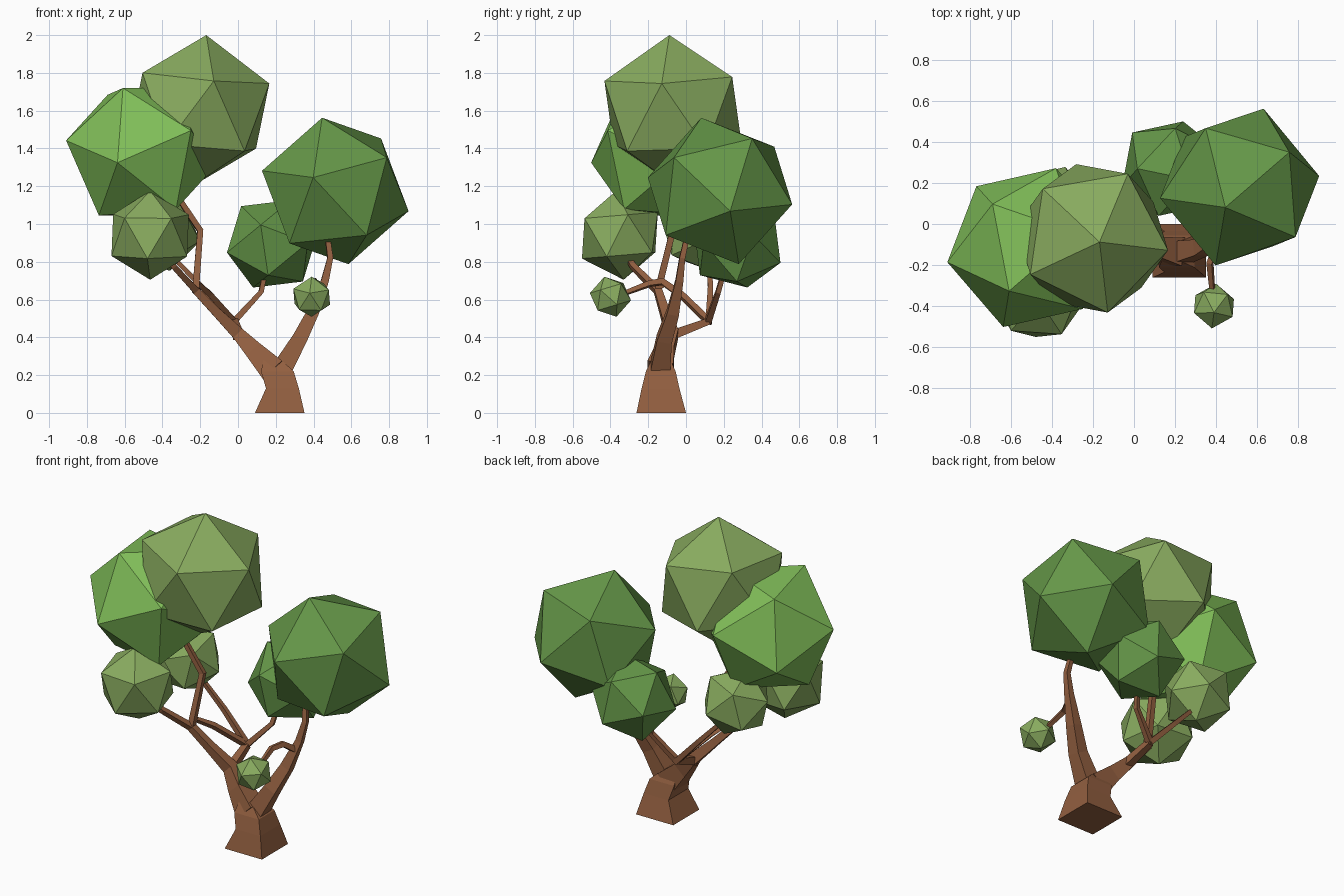
import bpy, bmesh, math
from mathutils import Vector as V

if "Cube" in bpy.data.objects:
    bpy.data.objects.remove(bpy.data.objects["Cube"])


def material(name, rgb):
    m = bpy.data.materials.new(name)
    m.diffuse_color = (*rgb, 1)
    m.use_nodes = True
    m.node_tree.nodes["Principled BSDF"].inputs["Base Color"].default_value = m.diffuse_color
    return m


BARK = material("bark", (0.29, 0.115, 0.051))
OLIVE = material("olive_leaf", (0.25, 0.41, 0.115))
BRIGHT = material("bright_leaf", (0.22, 0.52, 0.10))
GREEN = material("green_leaf", (0.13, 0.31, 0.065))


def add_object(name, bm, mat):
    bmesh.ops.recalc_face_normals(bm, faces=bm.faces)
    me = bpy.data.meshes.new(name)
    bm.to_mesh(me)
    bm.free()
    me.materials.append(mat)
    ob = bpy.data.objects.new(name, me)
    bpy.context.collection.objects.link(ob)
    return ob


def leaf_ball(name, center, radius, pole, toward, mat):
    """Icosahedron with one corner along pole and a neighbouring corner near toward."""
    c, w = V(center), V(pole).normalized()
    u = V(toward)
    u = (u - w * u.dot(w)).normalized()
    v = w.cross(u)
    pts = [w, -w]
    h, k = 1 / math.sqrt(5), 2 / math.sqrt(5)
    for i in range(5):
        a = math.tau * i / 5
        d = (u * math.cos(a) + v * math.sin(a)) * k + w * h
        pts += [d, -d]
    bm = bmesh.new()
    for p in pts:
        bm.verts.new(c + p * radius)
    bmesh.ops.convex_hull(bm, input=bm.verts[:])
    return add_object(name, bm, mat)


def branch(name, path):
    """Four-sided tapering limb; path entries are (x, y, z, half width)."""
    pts = [V(p[:3]) for p in path]
    n = len(pts)
    first = (pts[1] - pts[0]).normalized()
    side = V((0, 1, 0)) if abs(first.y) < 0.7 else V((1, 0, 0))
    bm = bmesh.new()
    rings = []
    for i, p in enumerate(pts):
        t = V((0, 0, 0))
        if i > 0:
            t += (p - pts[i - 1]).normalized()
        if i < n - 1:
            t += (pts[i + 1] - p).normalized()
        t.normalize()
        side = (side - t * side.dot(t)).normalized()
        b = t.cross(side)
        r = path[i][3]
        rings.append([bm.verts.new(p + (side * x + b * y) * r)
                      for x, y in ((1, 1), (-1, 1), (-1, -1), (1, -1))])
    for lo, hi in zip(rings, rings[1:]):
        for j in range(4):
            bm.faces.new((lo[j], lo[(j + 1) % 4], hi[(j + 1) % 4], hi[j]))
    bm.faces.new(rings[0])
    bm.faces.new(rings[-1])
    return add_object(name, bm, BARK)


# Trunk: flared square foot, pinched below the fork
bm = bmesh.new()
rings = []
for x0, x1, y0, y1, z in ((0.09, 0.352, -0.262, 0.0, 0.0),
                          (0.148, 0.322, -0.235, -0.035, 0.13),
                          (0.122, 0.295, -0.212, -0.055, 0.22),
                          (0.135, 0.225, -0.18, -0.085, 0.285)):
    rings.append([bm.verts.new(p) for p in
                  ((x0, y0, z), (x1, y0, z), (x1, y1, z), (x0, y1, z))])
for lo, hi in zip(rings, rings[1:]):
    for j in range(4):
        bm.faces.new((lo[j], lo[(j + 1) % 4], hi[(j + 1) % 4], hi[j]))
bm.faces.new(rings[0])
bm.faces.new(rings[-1])
add_object("trunk", bm, BARK)

# Main limbs
branch("right_limb", [(0.22, -0.14, 0.21, 0.055), (0.325, -0.115, 0.39, 0.04),
                      (0.395, -0.07, 0.53, 0.032), (0.46, -0.035, 0.70, 0.02),
                      (0.488, -0.02, 0.82, 0.015), (0.465, 0.02, 1.0, 0.012)])
branch("left_limb", [(0.19, -0.135, 0.22, 0.07), (0.085, -0.11, 0.33, 0.048),
                     (0.0, -0.075, 0.42, 0.034), (-0.12, -0.115, 0.54, 0.024),
                     (-0.225, -0.15, 0.65, 0.02)])

# Secondary branches
branch("crown_branch", [(-0.225, -0.15, 0.64, 0.018), (-0.2, -0.07, 0.965, 0.016),
                        (-0.31, -0.08, 1.13, 0.014)])
branch("front_left_branch", [(-0.22, -0.148, 0.645, 0.018), (-0.34, -0.28, 0.775, 0.015),
                             (-0.43, -0.34, 0.88, 0.012)])
branch("back_branch", [(0.0, -0.08, 0.41, 0.026), (-0.02, 0.12, 0.485, 0.018)])
branch("back_right_twig", [(-0.025, 0.115, 0.48, 0.017), (0.122, 0.17, 0.64, 0.013),
                           (0.15, 0.21, 0.78, 0.011)])
branch("back_left_twig", [(-0.015, 0.12, 0.48, 0.017), (-0.19, 0.13, 0.665, 0.014),
                          (-0.32, 0.12, 0.80, 0.012), (-0.38, 0.09, 0.88, 0.01)])
branch("cross_twig", [(-0.02, 0.12, 0.485, 0.016), (-0.15, -0.03, 0.63, 0.015),
                      (-0.215, -0.115, 0.685, 0.014), (-0.225, -0.15, 0.66, 0.013)])
branch("small_twig", [(0.44, -0.045, 0.64, 0.018), (0.40, -0.12, 0.695, 0.016),
                      (0.37, -0.19, 0.685, 0.014), (0.385, -0.36, 0.62, 0.01)])

# Leaf balls
leaf_ball("top_leaves", (-0.205, -0.07, 1.60), 0.402, (0.037, -0.018, 0.4),
          (0.081, -0.374, 0.18), OLIVE)
leaf_ball("left_leaves", (-0.509, -0.115, 1.381), 0.412, (-0.10, -0.212, 0.339),
          (-0.128, -0.383, -0.051), BRIGHT)
leaf_ball("right_leaves", (0.515, 0.18, 1.175), 0.406, (-0.07, -0.10, 0.39),
          (-0.115, -0.375, 0.07), GREEN)
leaf_ball("back_leaves", (0.18, 0.27, 0.895), 0.258, (-0.168, 0.0, 0.205),
          (-0.235, -0.09, -0.06), GREEN)
leaf_ball("front_left_leaves", (-0.465, -0.35, 0.94), 0.236, (0.0, 0.02, -0.235),
          (-0.015, -0.21, -0.09), OLIVE)
leaf_ball("back_left_leaves", (-0.41, 0.08, 0.955), 0.215, (0.05, 0.05, -0.2),
          (-0.15, 0.15, -0.1), OLIVE)
leaf_ball("small_leaves", (0.39, -0.4, 0.615), 0.111, (0, -0.3, 1), (-0.1, -1, 0), OLIVE)
